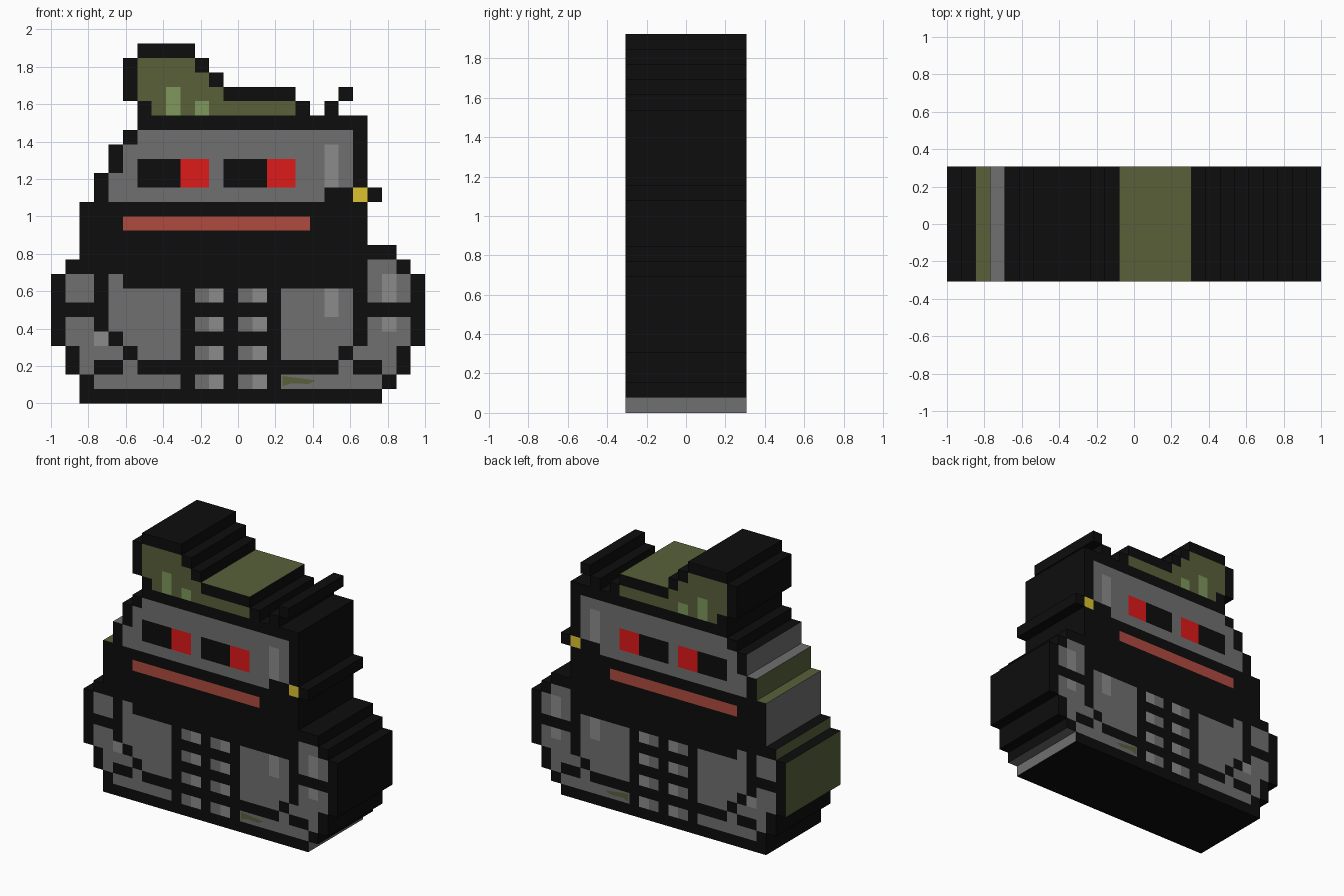
import bpy, bmesh

if "Cube" in bpy.data.objects:
    bpy.data.objects.remove(bpy.data.objects["Cube"])

U = 2 / 26          # one block
D = 0.308           # half depth

COLOURS = {
    "black": (0.004,) * 3, "grey": (0.16,) * 3, "light": (0.26,) * 3,
    "red": (0.73, 0.01, 0.01), "brick": (0.43, 0.07, 0.05), "olive": (0.10, 0.117, 0.042),
    "green": (0.21, 0.31, 0.107), "yellow": (0.72, 0.54, 0.03),
}
MATS = {}
for name, c in COLOURS.items():
    MATS[name] = bpy.data.materials.new(name)
    MATS[name].diffuse_color = (*c, 1)

grid = {}
colour_of = {"olive_trim": "olive", "grey_trim": "grey"}


def paint(name, colour, col, row, w=1, h=1):
    """Fill a w by h rectangle of blocks; later parts paint over earlier ones."""
    colour_of[name] = colour
    for x in range(col, col + w):
        for z in range(row, row + h):
            grid[x, z] = name


# body silhouette: three nested symmetric slabs with one corner notch
for inset, row, h in ((0, 4, 5), (1, 2, 8), (2, 0, 11)):
    paint("body_outline", "black", inset, row, 26 - 2 * inset, h)
del grid[23, 0]

# head silhouette: left side steps in, face plate follows one block inside it
for row in range(11, 20):
    left = 2 + sum(row >= step for step in (14, 16, 18, 19))
    paint("head_outline", "black", left, row, 22 - left)
    if 14 <= row < 19:
        paint("face_plate", "grey", left + 1, row, (21 if row > 14 else 19) - left - 1)
paint("head_outline", "black", 22, 14)
paint("earring", "yellow", 21, 14)
paint("face_highlight", "light", 19, 15, 1, 3)
for col in (6, 12):
    paint("eye_sockets", "black", col, 15, 3, 2)
    paint("eyes", "red", col + 3, 15, 2, 2)
paint("mouth", "brick", 5, 12, 13)

# hat: each row ends further left, the fill ends where the next row does
ends = (18, 17, 12, 11, 10)
for i, end in enumerate(ends):
    left = 5 if 0 < i < 4 else 6
    paint("hat_outline", "black", left, 20 + i, end - left)
    if i < 4:
        start = max(left + 1, 6)
        paint("hat_fill", "olive", start, 20 + i, ends[i + 1] - start)
paint("hat_highlights", "green", 8, 20, 1, 2)
paint("hat_highlights", "green", 10, 20)
for i in range(2):
    paint("antenna", "black", 19 + i, 20 + i)

# arms
for row in (4, 7):
    paint("left_arm", "grey", 1, row, 2, 2)
    paint("right_arm", "grey", 22, row, 3, 2)
paint("right_arm", "grey", 22, 9, 2)
paint("left_arm", "grey", 2, 3, 3)
paint("right_arm", "grey", 21, 3, 3)
for col in (2, 23):
    paint("cuffs", "grey", col, 2)
paint("arm_highlights", "light", 3, 4)
paint("arm_highlights", "light", 23, 7, 1, 2)
paint("arm_highlights", "light", 23, 5)

# chest panels taper by one block at the bottom
for i in range(3):
    paint("left_chest", "grey", 4 + i, 5 - i, 5 - i, 3)
paint("left_chest", "grey", 4, 8)
paint("right_chest", "grey", 16, 3, 4, 5)
paint("right_chest", "grey", 20, 4, 1, 4)
paint("chest_highlight", "light", 19, 6, 1, 2)

# ribs and skirt
for row in range(1, 8, 2):
    for col in (10, 13):
        paint("rib_plates", "grey", col, row)
        paint("rib_highlights", "light", col + 1, row)
for col in (5, 20):
    paint("skirt", "grey", col, 2)
paint("skirt", "grey", 3, 1, 6)
paint("skirt", "grey", 16, 1, 7)

meshes = {name: bmesh.new() for name in colour_of}


def quad(name, corners):
    bm = meshes[name]
    bm.faces.new([bm.verts.new(((x - 13) * U, y, z * U)) for x, y, z in corners])


def wall_part(x, z, step):
    """Left steps alternate olive and grey; a few ledges are coloured too."""
    if step == (-1, 0) and z >= 4 and x <= 4:
        return "grey_trim" if x in (2, 4) else "olive_trim"
    if step == (0, 1) and ((x, z) == (2, 13) or (z == 21 and 12 <= x < 17)):
        return "olive_trim"
    if (x, z, step) in ((3, 15, (0, 1)), (22, 0, (1, 0)), (23, 1, (0, -1))):
        return "grey_trim"
    return grid[x, z]


# each block gives front and back faces, plus walls where it meets open air
for (x, z), name in grid.items():
    ring = [(x, z), (x + 1, z), (x + 1, z + 1), (x, z + 1)]
    quad(name, [(p, -D, q) for p, q in ring])
    quad(name, [(p, D, q) for p, q in reversed(ring)])
    for i, step in enumerate([(0, -1), (1, 0), (0, 1), (-1, 0)]):
        if (x + step[0], z + step[1]) not in grid:
            (p, q), (r, s) = ring[i], ring[(i + 1) % 4]
            quad(wall_part(x, z, step), [(r, -D, s), (p, -D, q), (p, D, q), (r, D, s)])

# mossy stain on the skirt, front and back
colour_of["skirt_stain"] = "olive"
meshes["skirt_stain"] = bmesh.new()
stain = [(16.1, 1.2), (16.7, 1.4), (17.9, 1.35), (18.4, 1.6), (16.1, 1.9)]
quad("skirt_stain", [(x, -D - 0.001, z) for x, z in stain])
quad("skirt_stain", [(x, D + 0.001, z) for x, z in reversed(stain)])

for name, bm in meshes.items():
    bmesh.ops.remove_doubles(bm, verts=bm.verts, dist=1e-4)
    me = bpy.data.meshes.new(name)
    bm.to_mesh(me)
    bm.free()
    me.materials.append(MATS[colour_of[name]])
    bpy.context.collection.objects.link(bpy.data.objects.new(name, me))

for m in bpy.data.materials:
    if m.users and not m.is_grease_pencil:
        m.use_nodes = True
        m.node_tree.nodes["Principled BSDF"].inputs["Base Color"].default_value = m.diffuse_color
